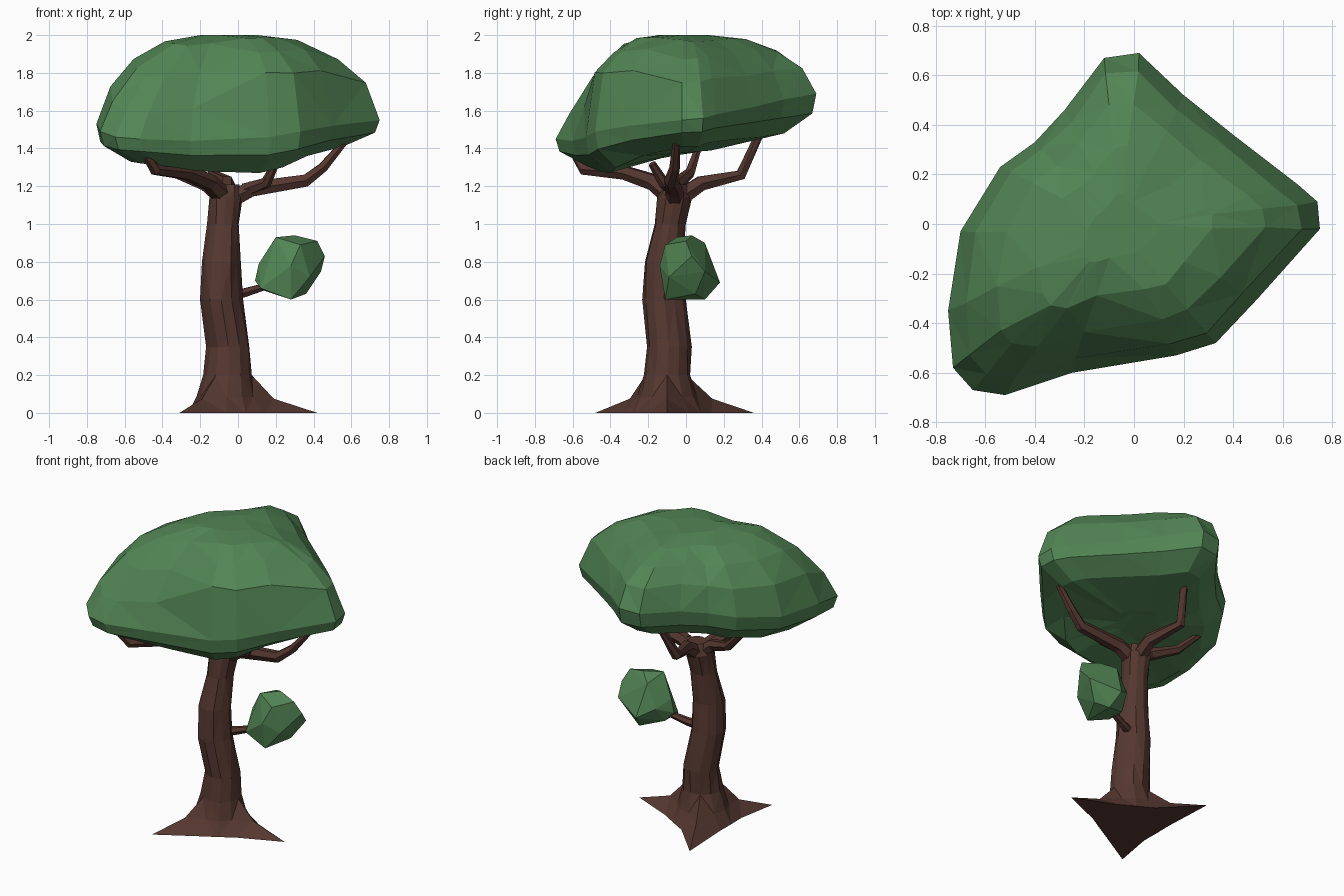
import bpy, bmesh, math, random
from mathutils import Vector

if "Cube" in bpy.data.objects:
    bpy.data.objects.remove(bpy.data.objects["Cube"])

random.seed(4)


def material(name, rgb):
    m = bpy.data.materials.new(name)
    m.diffuse_color = (*rgb, 1)
    m.use_nodes = True
    m.node_tree.nodes["Principled BSDF"].inputs["Base Color"].default_value = m.diffuse_color
    return m


LEAF = material("leaf green", (0.085, 0.235, 0.09))
BARK = material("bark brown", (0.092, 0.039, 0.03))


def finish(name, bm, mat):
    bmesh.ops.recalc_face_normals(bm, faces=bm.faces)
    me = bpy.data.meshes.new(name)
    bm.to_mesh(me)
    bm.free()
    me.materials.append(mat)
    ob = bpy.data.objects.new(name, me)
    bpy.context.collection.objects.link(ob)
    return ob


def loft(name, rings, mat):
    """Skin closed rings of equal length and cap both ends."""
    bm = bmesh.new()
    vs = [[bm.verts.new(p) for p in r] for r in rings]
    n = len(vs[0])
    for a, b in zip(vs, vs[1:]):
        for i in range(n):
            j = (i + 1) % n
            bm.faces.new((a[i], a[j], b[j], b[i]))
    bm.faces.new(vs[0][::-1])
    bm.faces.new(vs[-1])
    bmesh.ops.triangulate(bm, faces=bm.faces)
    return finish(name, bm, mat)


def limb(name, path, r0, r1, sides=6):
    pts = [Vector(p) for p in path]
    rings = []
    for k, p in enumerate(pts):
        d = (pts[min(k + 1, len(pts) - 1)] - pts[max(k - 1, 0)]).normalized()
        u = d.cross(Vector((0, 0, 1))).normalized()
        v = u.cross(d)
        r = r0 + (r1 - r0) * k / (len(pts) - 1)
        rings.append([p + r * (math.cos(t) * u + math.sin(t) * v)
                      for t in (math.tau * i / sides for i in range(sides))])
    return loft(name, rings, BARK)


# Trunk: 12-sided rings, flaring into three pointed roots
SIDES = 12
roots = {0: (0.42, -0.10), 4: (-0.28, 0.36), 8: (-0.31, -0.48)}
ground, flare = [], []
for i in range(SIDES):
    t = math.tau * i / SIDES
    c = Vector((-0.06, -0.10, 0))
    d = Vector((math.cos(t), math.sin(t), 0))
    if i in roots:
        tip = Vector((*roots[i], 0))
        ground.append(tip)
        flare.append(c + (tip - c) * 0.52 + Vector((0, 0, 0.075)))
    else:
        ground.append(c + d * (0.205 if i % 4 == 2 else 0.235))
        flare.append(c + d * 0.16 + Vector((0, 0, 0.085)))
rings = [ground, flare]
for x, y, r, z in [(-0.05, -0.10, 0.128, 0.20), (-0.05, -0.09, 0.115, 0.35),
                   (-0.09, -0.115, 0.112, 0.60), (-0.09, -0.12, 0.10, 0.80),
                   (-0.075, -0.085, 0.084, 1.0), (-0.065, -0.06, 0.092, 1.14),
                   (-0.05, -0.05, 0.06, 1.21)]:
    ring = []
    for i in range(SIDES):
        t = math.tau * i / SIDES
        q = r * random.uniform(0.93, 1.06)
        ring.append((x + q * math.cos(t), y + q * math.sin(t), z))
    rings.append(ring)
loft("trunk", rings, BARK)

# Branches holding the crown, plus the twig of the side bush
limb("right_branch", [(-0.06, -0.06, 1.12), (0.07, -0.06, 1.185), (0.36, -0.08, 1.23),
                      (0.45, -0.06, 1.30), (0.56, -0.05, 1.43)], 0.055, 0.02)
limb("right_fork", [(0.04, -0.06, 1.18), (0.15, -0.12, 1.22), (0.20, -0.18, 1.32)], 0.04, 0.02)
limb("back_branch", [(-0.06, -0.06, 1.12), (-0.06, 0.08, 1.215), (-0.13, 0.29, 1.26),
                     (-0.07, 0.40, 1.50)], 0.055, 0.022)
limb("front_left_branch", [(-0.06, -0.06, 1.13), (-0.15, -0.17, 1.22), (-0.27, -0.32, 1.27),
                           (-0.44, -0.54, 1.29), (-0.48, -0.58, 1.36)], 0.055, 0.026)
limb("left_branch", [(-0.07, -0.06, 1.13), (-0.17, -0.05, 1.21), (-0.33, 0.02, 1.27),
                     (-0.48, 0.07, 1.42)], 0.05, 0.018)
limb("side_twig", [(-0.06, -0.09, 0.62), (0.03, -0.06, 0.635), (0.18, -0.02, 0.68)], 0.035, 0.018)

# Crown: outline seen from above, as x, y, height of widest point, height of underside
rim = [(-0.12, 0.67, 1.68, 1.50), (0.02, 0.69, 1.69, 1.50), (0.20, 0.52, 1.66, 1.48),
       (0.40, 0.36, 1.62, 1.47), (0.66, 0.16, 1.58, 1.45), (0.74, 0.09, 1.56, 1.43),
       (0.75, -0.02, 1.55, 1.43), (0.50, -0.30, 1.52, 1.38), (0.33, -0.48, 1.49, 1.32),
       (0.17, -0.53, 1.46, 1.29), (-0.25, -0.60, 1.44, 1.30), (-0.52, -0.69, 1.45, 1.33),
       (-0.65, -0.67, 1.46, 1.34), (-0.73, -0.58, 1.49, 1.35), (-0.75, -0.35, 1.53, 1.36),
       (-0.70, -0.03, 1.55, 1.39), (-0.54, 0.23, 1.60, 1.43), (-0.40, 0.33, 1.63, 1.46),
       (-0.28, 0.46, 1.66, 1.48)]
CX, CY = -0.06, -0.02
jit = lambda a=0.008: random.uniform(-a, a)


def inward(p, s):
    return CX + (p[0] - CX) * s, CY + (p[1] - CY) * s


rings = []
for s, lift in [(0.22, None), (0.76, 0.0), (0.97, 0.45)]:      # underside
    ring = []
    for p in rim:
        x, y = inward(p, s)
        z = 1.37 + 0.2 * (p[3] - 1.4) if lift is None else p[3] + lift * (p[2] - p[3])
        ring.append((x, y, z - (0.02 if lift == 0 else 0)))
    rings.append(ring)
rings.append([p[:3] for p in rim])
for s, h, full in [(0.90, 0.45, 0.17), (0.72, 0.73, 0.11),
                   (0.47, 0.93, 0.03), (0.20, 1.0, 0)]:        # dome
    ring = []
    for p in rim:
        x, y = inward(p, s)
        bulge = full if p[1] < -0.25 and p[0] > 0.1 else 0     # full front right shoulder
        z = p[2] + (2.0 - p[2]) * (h + bulge)
        if not bulge:
            z -= 0.34 * max(0, -y - 0.3)                       # sloping front left
        ring.append((x + jit(), y + jit(), min(2.0, z + jit())) if s > 0.3 else (x, y, z))
    rings.append(ring)
loft("crown", rings, LEAF)

# Side bush: faceted lump
bm = bmesh.new()
for p in [(.09, 0, .70), (.12, -.09, .66), (.11, 0, .79), (.20, -.05, .93), (.30, .03, .94),
          (.42, 0, .91), (.46, .03, .83), (.44, .10, .75), (.36, .05, .63), (.28, -.11, .60),
          (.28, .10, .60), (.25, .18, .69), (.28, -.14, .78), (.22, .10, .90), (.15, .11, .75),
          (.38, -.09, .72), (.33, -.11, .89), (.13, .04, .65)]:
    bm.verts.new(p)
bmesh.ops.convex_hull(bm, input=bm.verts)
finish("side_bush", bm, LEAF)
